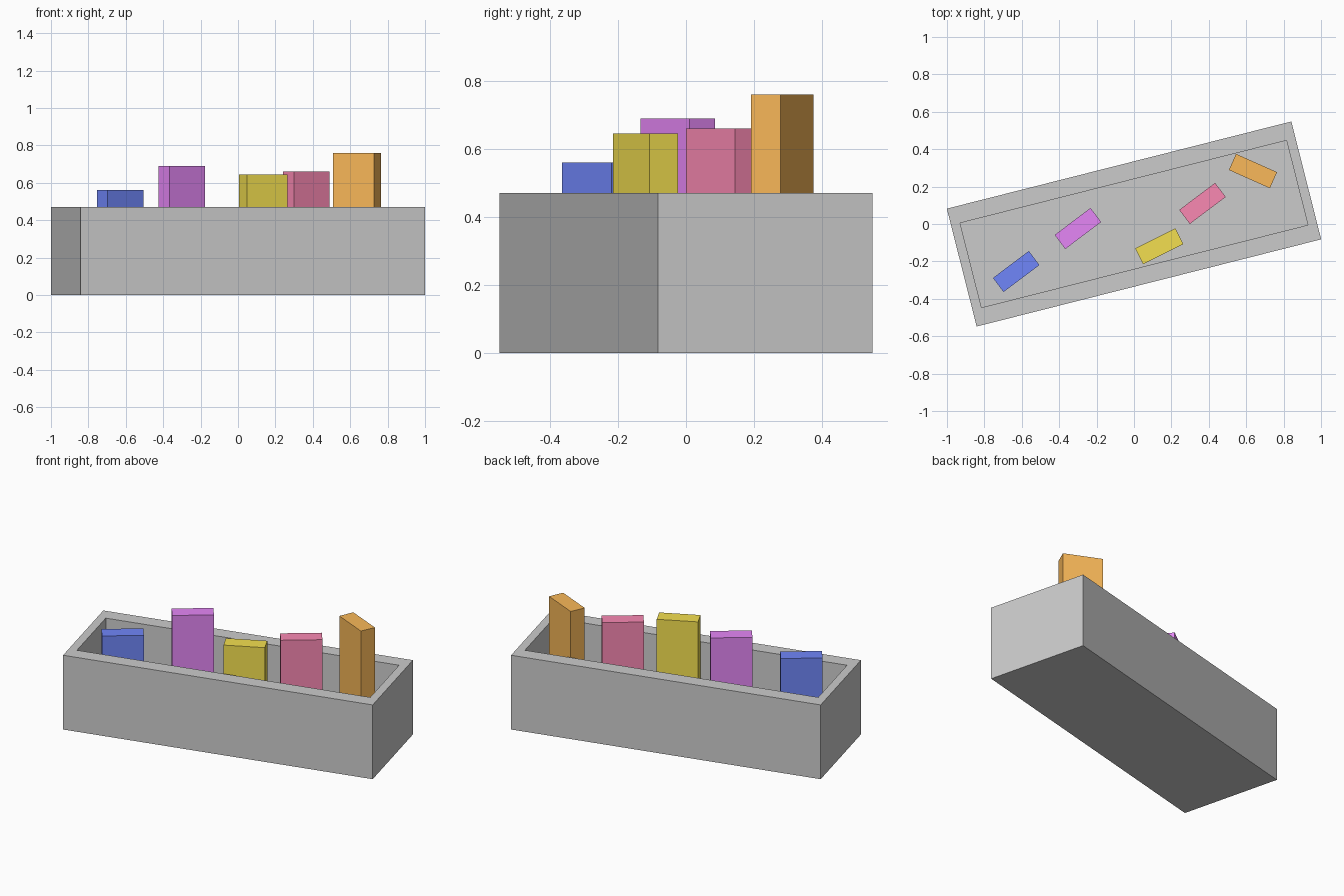
import bpy, bmesh
from math import radians
from mathutils import Matrix

if "Cube" in bpy.data.objects:
    bpy.data.objects.remove(bpy.data.objects["Cube"])

H, FLOOR = 0.47, 0.05          # tray height, floor thickness
LENGTH, WIDTH = 1.90, 0.65     # outer size
END_WALL, SIDE_WALL = 0.05, 0.092
TILT = radians(14.2)


def add_object(name, bm, color=None):
    bmesh.ops.recalc_face_normals(bm, faces=bm.faces)
    mesh = bpy.data.meshes.new(name)
    bm.to_mesh(mesh)
    bm.free()
    obj = bpy.data.objects.new(name, mesh)
    bpy.context.collection.objects.link(obj)
    if color:
        mat = bpy.data.materials.new(name + "_paint")
        mat.diffuse_color = (*color, 1)
        mat.use_nodes = True
        mat.node_tree.nodes["Principled BSDF"].inputs["Base Color"].default_value = mat.diffuse_color
        mesh.materials.append(mat)
    return obj


def box_mesh(sx, sy, z0, z1):
    bm = bmesh.new()
    bmesh.ops.create_cube(bm, size=1, matrix=Matrix.Translation((0, 0, (z0 + z1) / 2))
                          @ Matrix.Diagonal((sx, sy, z1 - z0, 1)))
    return bm


# open tray: inset the top face to make the rim, then sink it to the floor
bm = box_mesh(LENGTH, WIDTH, 0, H)
top = max(bm.faces, key=lambda f: f.calc_center_median().z)
bmesh.ops.inset_individual(bm, faces=[top], thickness=0.05)
inner_x, inner_y = LENGTH / 2 - END_WALL, WIDTH / 2 - SIDE_WALL
for v in top.verts:
    v.co.x = inner_x if v.co.x > 0 else -inner_x
    v.co.y = inner_y if v.co.y > 0 else -inner_y
sunk = bmesh.ops.extrude_discrete_faces(bm, faces=[top])["faces"][0]
for v in sunk.verts:
    v.co.z = FLOOR
tray = add_object("tray", bm)
tray.rotation_euler.z = TILT

# upright blocks standing on the tray floor: x, y, angle, top height, colour
blocks = {
    "blue_block": (-0.63, -0.254, 37, 0.56, (0.16, 0.24, 0.95)),
    "purple_block": (-0.30, -0.024, 37, 0.69, (0.78, 0.24, 0.92)),
    "yellow_block": (0.135, -0.119, 26.5, 0.645, (0.90, 0.74, 0.08)),
    "red_block": (0.366, 0.110, 37, 0.66, (0.95, 0.25, 0.45)),
    "orange_block": (0.636, 0.283, -24, 0.76, (0.95, 0.48, 0.10)),
}
for name, (x, y, angle, z, color) in blocks.items():
    block = add_object(name, box_mesh(0.24, 0.094, FLOOR, z), color)
    block.location = (x, y, 0)
    block.rotation_euler.z = radians(angle)
